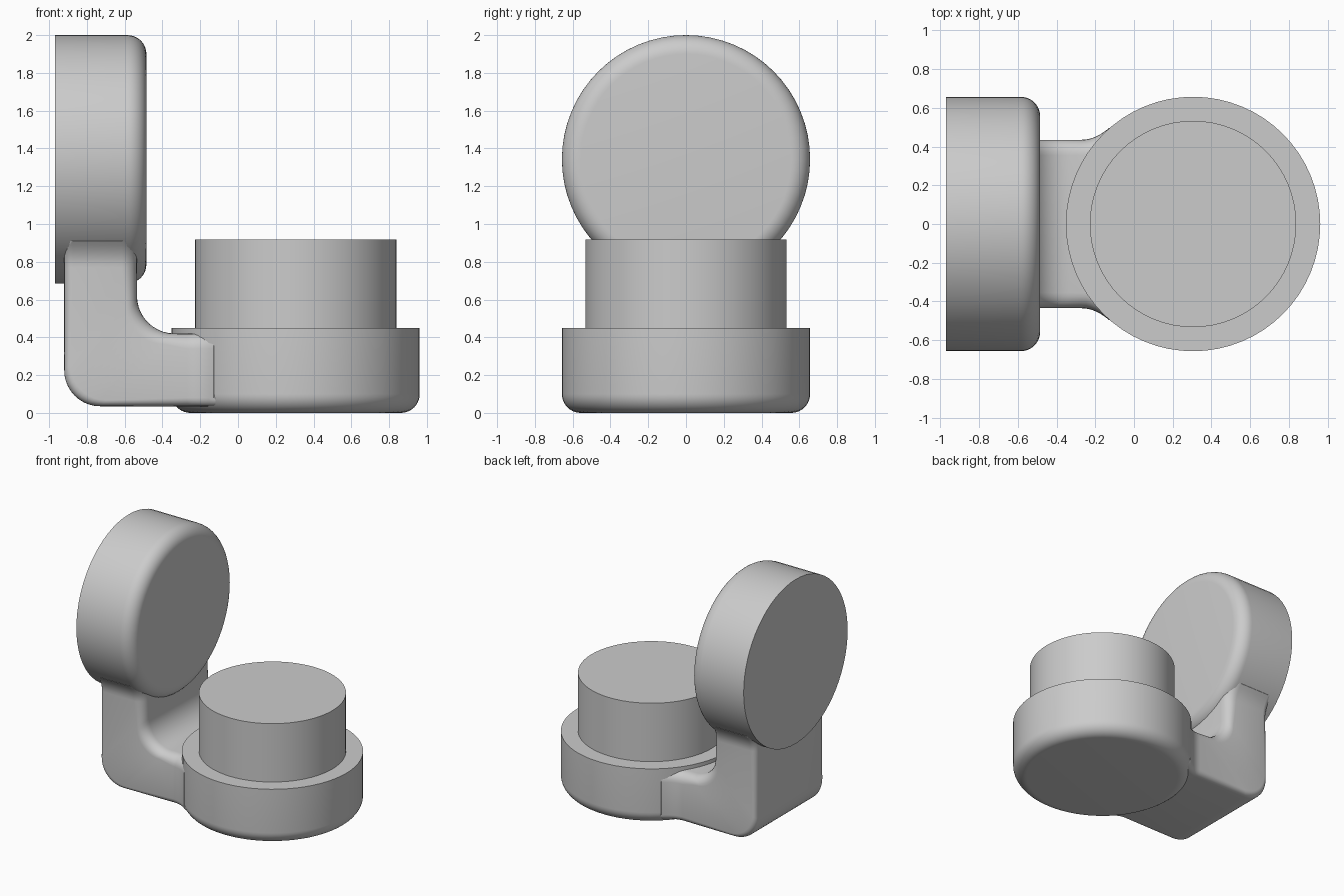
import bpy
import bmesh
import math
from mathutils import Matrix, Vector

cube = bpy.data.objects.get("Cube")
if cube:
    bpy.data.objects.remove(cube, do_unlink=True)

R = 0.657            # radius of both discs
FILLET = 0.1         # rounded rim of both discs
SEGMENTS = 64
ARC_STEPS = 10


def arc(cx, cy, r, start, end, steps=ARC_STEPS):
    """Points on an arc, angles in degrees."""
    angles = [math.radians(start + (end - start) * i / steps) for i in range(steps + 1)]
    return [(cx + r * math.cos(a), cy + r * math.sin(a)) for a in angles]


def finish(name, bm, matrix=Matrix()):
    """Turn a bmesh into a smooth-shaded object with crisp edges."""
    bmesh.ops.recalc_face_normals(bm, faces=bm.faces)
    mesh = bpy.data.meshes.new(name)
    bm.to_mesh(mesh)
    bm.free()
    mesh.transform(matrix)
    obj = bpy.data.objects.new(name, mesh)
    bpy.context.collection.objects.link(obj)
    bpy.ops.object.select_all(action='DESELECT')
    obj.select_set(True)
    bpy.context.view_layer.objects.active = obj
    bpy.ops.object.shade_smooth_by_angle(angle=math.radians(35))
    return obj


def bridge_rings(bm, rings):
    """Skin a list of equal closed rings and cap both ends."""
    for a, b in zip(rings, rings[1:]):
        for i in range(len(a)):
            j = (i + 1) % len(a)
            bm.faces.new((a[i], a[j], b[j], b[i]))
    bm.faces.new(rings[0])
    bm.faces.new(rings[-1])


def lathe(name, profile, matrix):
    """Revolve (radius, height) points around z."""
    bm = bmesh.new()
    turns = [2 * math.pi * i / SEGMENTS for i in range(SEGMENTS)]
    rings = [[bm.verts.new((r * math.cos(t), r * math.sin(t), z)) for t in turns]
             for r, z in profile]
    bridge_rings(bm, rings)
    return finish(name, bm, matrix)


# Base disc with its narrower plug on top
rim = arc(R - FILLET, FILLET, FILLET, -90, 0)
lathe("base_and_plug", rim + [(R, 0.45), (0.533, 0.45), (0.533, 0.917)],
      Matrix.Translation((0.305, 0, 0)))

# Upright disc, rounded on the side facing the plug
lathe("upright_disc", rim + [(R, 0.485)],
      Matrix.Translation((-0.485, 0, 2 - R)) @ Matrix.Rotation(-math.pi / 2, 4, 'Y'))

# Bent arm: paired points on the outer and inner sides of the bend
X_OUT, X_IN, Z_OUT, Z_IN = -0.92, -0.535, 0.035, 0.42
HALF_WIDTH = 0.435
FLARE = 0.06


def flare(t):
    """Extra half width as the arm runs into a disc."""
    return FLARE * t * t


stations = []        # (outer point, inner point, half width)
flare_steps = [i / 6 for i in range(7)]
stations.append(((X_OUT, 1.05), (X_IN, 1.05), HALF_WIDTH + FLARE))
for t in reversed(flare_steps):
    z = 0.77 + 0.14 * t
    stations.append(((X_OUT, z), (X_IN, z), HALF_WIDTH + flare(t)))
outer_bend = arc(X_OUT + 0.19, Z_OUT + 0.19, 0.19, 180, 270)
inner_bend = arc(X_IN + 0.2, Z_IN + 0.2, 0.2, 180, 270)
stations += [(o, i, HALF_WIDTH) for o, i in zip(outer_bend, inner_bend)]
for t in flare_steps:
    x = -0.27 + 0.14 * t
    stations.append(((x, Z_OUT), (x, Z_IN), HALF_WIDTH + flare(t)))
stations.append(((0, Z_OUT), (0, Z_IN), HALF_WIDTH + FLARE))


def arm_section(depth, half):
    """Rounded rectangle: u runs across the width, v from outer to inner side."""
    soft, tight = 0.08, 0.045
    return (arc(half - tight, tight, tight, -90, 0, 5)
            + arc(half - soft, depth - soft, soft, 0, 90, 6)
            + arc(soft - half, depth - soft, soft, 90, 180, 6)
            + arc(tight - half, tight, tight, 180, 270, 5))


bm = bmesh.new()
rings = []
for outer, inner, half in stations:
    start = Vector((outer[0], 0, outer[1]))
    span = Vector((inner[0], 0, inner[1])) - start
    across = span.normalized()
    rings.append([bm.verts.new(start + across * v + Vector((0, u, 0)))
                  for u, v in arm_section(span.length, half)])
bridge_rings(bm, rings)
finish("bent_arm", bm)
